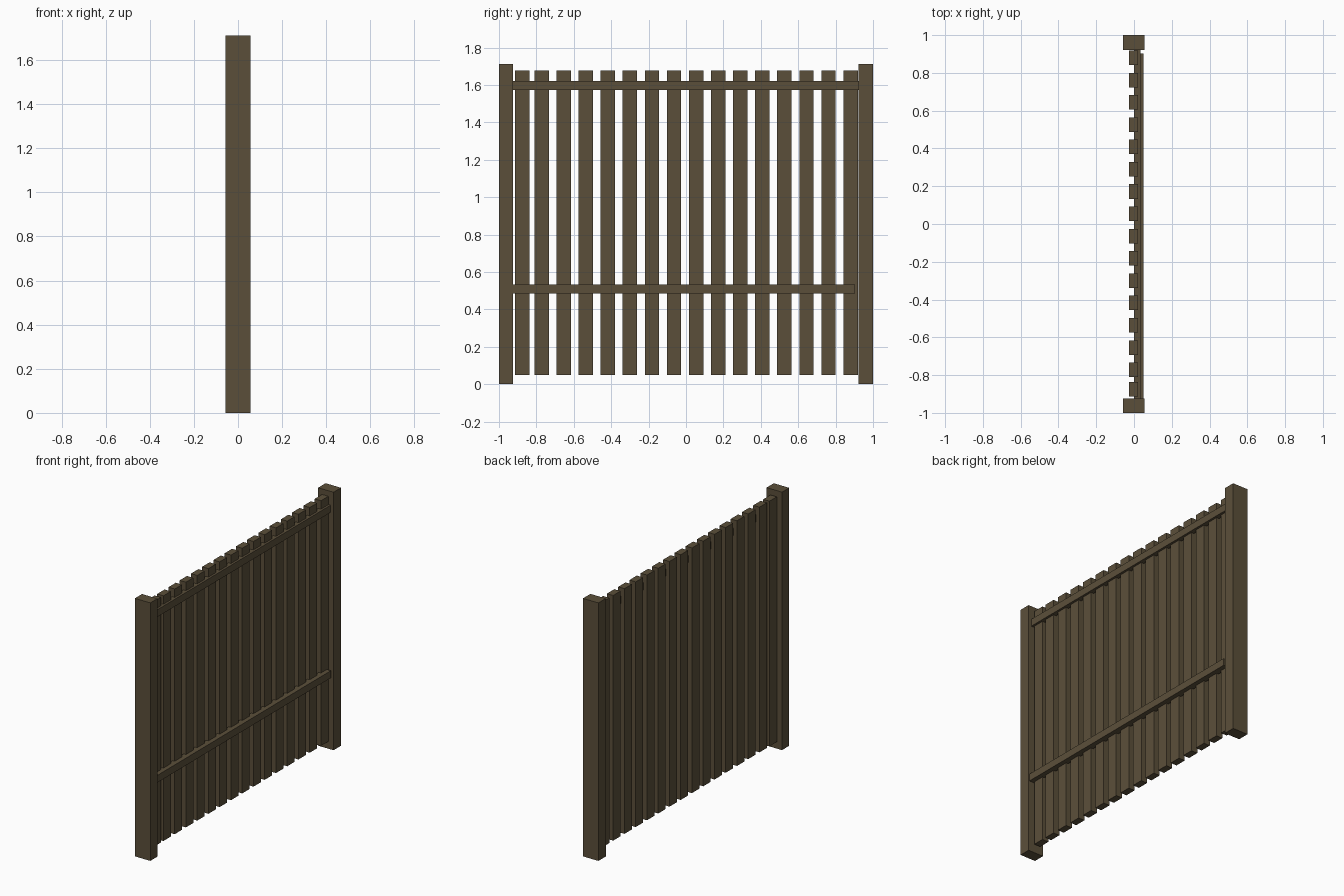
import bpy

if "Cube" in bpy.data.objects:
    bpy.data.objects.remove(bpy.data.objects["Cube"])

wood = bpy.data.materials.new("dark_wood")
wood.diffuse_color = (0.105, 0.078, 0.042, 1)
wood.use_nodes = True
wood.node_tree.nodes["Principled BSDF"].inputs["Base Color"].default_value = wood.diffuse_color


def board(name, x, y, z):
    """Box spanning the given (min, max) ranges."""
    bpy.ops.mesh.primitive_cube_add(size=1, location=[sum(r) / 2 for r in (x, y, z)])
    o = bpy.context.object
    o.name = name
    o.scale = [r[1] - r[0] for r in (x, y, z)]
    bpy.ops.object.transform_apply(location=False, rotation=False, scale=True)
    o.data.materials.append(wood)
    return o


# End posts
board("post_front", (-0.057, 0.056), (-1.0, -0.925), (0, 1.712))
board("post_back", (-0.057, 0.056), (0.922, 1.0), (0, 1.712))

# Vertical pickets: the first sits closer to its neighbour
centres = [-0.876] + [-0.772 + 0.118 * i for i in range(15)]
for i, c in enumerate(centres):
    board(f"picket_{i + 1}", (-0.026, 0.02), (c - 0.0385, c + 0.0385), (0.05, 1.677))

# Horizontal rails across the +x side
board("upper_rail", (0.0, 0.035), (-0.925, 0.922), (1.573, 1.621))
board("lower_rail", (0.004, 0.05), (-0.925, 0.903), (0.486, 0.534))
